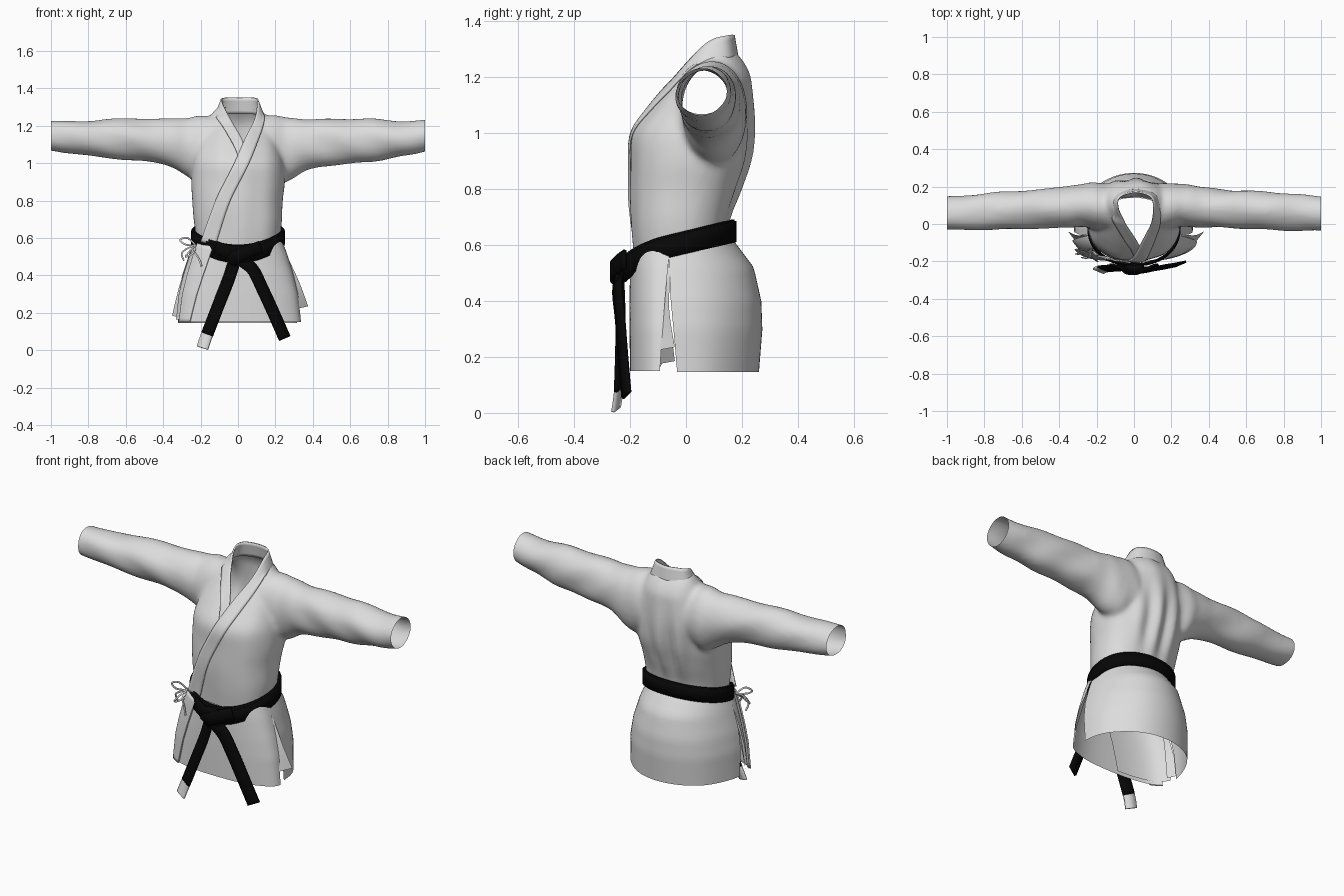
import bpy, bmesh, math
from mathutils import Vector
from mathutils.bvhtree import BVHTree

if "Cube" in bpy.data.objects:
    bpy.data.objects.remove(bpy.data.objects["Cube"])


def material(name, rgb):
    m = bpy.data.materials.new(name)
    m.use_nodes = True
    m.diffuse_color = (*rgb, 1)
    m.node_tree.nodes["Principled BSDF"].inputs["Base Color"].default_value = (*rgb, 1)
    return m


cloth = material("white cotton", (.72, .72, .72))
black = material("black belt cloth", (.002, .002, .002))


def finish(name, bm, mat, thick=0):
    bmesh.ops.recalc_face_normals(bm, faces=bm.faces)
    me = bpy.data.meshes.new(name)
    bm.to_mesh(me)
    bm.free()
    ob = bpy.data.objects.new(name, me)
    bpy.context.collection.objects.link(ob)
    me.materials.append(mat)
    if thick:
        s = ob.modifiers.new("thickness", "SOLIDIFY")
        s.thickness, s.offset = thick, 0
    bpy.ops.object.select_all(action="DESELECT")
    ob.select_set(True)
    bpy.context.view_layer.objects.active = ob
    bpy.ops.object.shade_smooth_by_angle(angle=math.radians(45))
    return ob


def grid(bm, rows, closed=False, caps=False):
    vs = [[bm.verts.new(p) for p in r] for r in rows]
    n = len(rows[0])
    for a, b in zip(vs, vs[1:]):
        for i in range(n if closed else n - 1):
            j = (i + 1) % n
            bm.faces.new((a[i], a[j], b[j], b[i]))
    if caps:
        bm.faces.new(vs[0])
        bm.faces.new(vs[-1])


def sheet(name, rows, mat, thick=0, closed=False):
    bm = bmesh.new()
    grid(bm, rows, closed)
    return finish(name, bm, mat, thick)


def spline(pts, n=6):
    # Catmull-Rom through points of any dimension
    pts = [Vector(p) for p in pts]
    out = []
    for i in range(len(pts) - 1):
        p0, p1, p2 = pts[max(i - 1, 0)], pts[i], pts[i + 1]
        p3 = pts[min(i + 2, len(pts) - 1)]
        for k in range(n):
            t = k / n
            out.append(p1 + (p2 - p0) * (t / 2) + (2 * p0 - 5 * p1 + 4 * p2 - p3) * (t * t / 2)
                       + (3 * p1 - p0 - 3 * p2 + p3) * (t ** 3 / 2))
    return out + [pts[-1]]


def lookup(table, z):
    # linear lookup in rows sorted by descending height
    if z >= table[0][0]:
        return table[0][1:]
    for a, b in zip(table, table[1:]):
        if z >= b[0]:
            t = (a[0] - z) / (a[0] - b[0])
            return [u + (v - u) * t for u, v in zip(a[1:], b[1:])]
    return table[-1][1:]


def spow(v, p=.88):
    return math.copysign(abs(v) ** p, v)


CIRCLE = [math.tau * i / 48 for i in range(48)]

# Jacket body: torso and sleeves fused into one skin
torso = [(.5, -.18, .13, .22), (.6, -.19, .14, .225), (.7, -.195, .155, .237),
         (.8, -.2, .19, .242), (.9, -.197, .222, .25), (1, -.188, .236, .245),
         (1.08, -.138, .24, .225), (1.15, -.083, .237, .2), (1.21, -.03, .228, .17),
         (1.26, .015, .2, .145), (1.3, .055, .165, .11)]
sleeve = [(.08, .92, 1.25, -.06, .21), (.2, .9, 1.255, -.03, .22), (.27, .925, 1.245, -.015, .215),
          (.36, .98, 1.237, -.02, .2), (.5, 1.01, 1.238, -.022, .185), (.7, 1.025, 1.238, -.03, .175),
          (.86, 1.045, 1.225, -.035, .16), (1.03, 1.07, 1.23, -.035, .145)]
bm = bmesh.new()
grid(bm, [[(rx * spow(math.sin(a)), (y0 + y1) / 2 - (y1 - y0) / 2 * spow(math.cos(a)), z) for a in CIRCLE]
          for z, y0, y1, rx in spline(torso)], True, True)
for side in (-1, 1):
    rows = []
    for x, z0, z1, y0, y1 in spline(sleeve):
        z0 -= .025 * (side > 0) * math.sin(math.pi * min(x, 1))
        rows.append([(side * x, (y0 + y1) / 2 + (y1 - y0) / 2 * math.cos(a),
                      (z0 + z1) / 2 + (z1 - z0) / 2 * math.sin(a)) for a in CIRCLE])
    grid(bm, rows, True, True)
body = finish("jacket_body", bm, cloth)
r = body.modifiers.new("fuse", "REMESH")
r.mode, r.voxel_size = "VOXEL", .012
s = body.modifiers.new("soften", "SMOOTH")
s.factor, s.iterations = .5, 10
for name in ("fuse", "soften"):
    bpy.ops.object.modifier_move_to_index(modifier=name, index=0)
    bpy.ops.object.modifier_apply(modifier=name)

# Folds, then open the neck, cuffs and waist
bm = bmesh.new()
bm.from_mesh(body.data)
bm.normal_update()
moves = []
for v in bm.verts:
    x, y, z = v.co
    back = max(0, min(1, (y - .1) * 12)) * math.exp(-((z - .9) / .2) ** 2) * math.exp(-(x / .16) ** 2)
    arm = max(0, min(1, (abs(x) - .25) * 5))
    d = .013 * back * math.sin(50 * x * (1.5 - .5 * z) + 1)
    d += .005 * arm * math.sin(14 * x + 30 * z + 9 * y) * math.sin(9 * x - 18 * y)
    d += .003 * (1 - arm) * math.sin(28 * x + 10 * z) * math.sin(12 * z - 20 * x)
    moves.append((v, v.normal * d))
for v, d in moves:
    v.co += d
surface = BVHTree.FromBMesh(bm)
for co, no in (((1, 0, 0), (1, 0, 0)), ((-1, 0, 0), (-1, 0, 0)), ((0, 0, .6), (0, .25, -1))):
    bmesh.ops.bisect_plane(bm, geom=bm.verts[:] + bm.edges[:] + bm.faces[:], plane_co=co,
                           plane_no=no, clear_outer=True)
neck = [(.035, -.12), (.105, -.03), (.125, .06), (.115, .14), (.06, .178), (-.04, .178),
        (-.1, .14), (-.105, .07), (-.06, -.02)]


def in_neck(p):
    inside = False
    for (ax, ay), (bx, by) in zip(neck, neck[1:] + neck[:1]):
        if (ay > p.y) != (by > p.y) and p.x < ax + (bx - ax) * (p.y - ay) / (by - ay):
            inside = not inside
    return inside and p.z > 1


bmesh.ops.delete(bm, geom=[f for f in bm.faces if in_neck(f.calc_center_median())], context="FACES")
bm.to_mesh(body.data)
bm.free()
bpy.ops.object.shade_smooth_by_angle(angle=math.radians(60))

# Collar: one band from under the right lapel, round the neck, down the front
collar = [(.04, -.12, 1.06, 0, -.14, 1.04), (.02, -.085, 1.13, -.03, -.12, 1.11),
          (-.04, -.005, 1.235, -.085, -.025, 1.2), (-.085, .085, 1.325, -.12, .075, 1.25),
          (-.075, .145, 1.348, -.1, .155, 1.26), (.01, .17, 1.35, .01, .185, 1.265),
          (.09, .145, 1.348, .115, .155, 1.26), (.105, .08, 1.325, .14, .07, 1.25),
          (.09, -.005, 1.24, .135, -.015, 1.2), (.04, -.09, 1.135, .1, -.1, 1.1),
          (-.02, -.18, 1, .05, -.18, .98), (-.12, -.19, .8, -.045, -.19, .79),
          (-.2, -.17, .58, -.12, -.18, .56)]
rows = []
keys = spline(collar, 8)
for n, k in enumerate(keys):
    row = []
    for i in range(6):
        p = Vector(k[:3]).lerp(Vector(k[3:]), i / 5)
        hit = surface.ray_cast(Vector((p.x, -1, p.z)), Vector((0, 1, 0)))[0]
        if hit and p.y < .06 and p.z < 1.26:
            p.y = min(p.y, hit.y - (.004 if n < len(keys) / 3 else .007))
        row.append(p)
    rows.append(row)
sheet("collar_band", rows, cloth, .008)

# Skirt panels: height, front and back half width, front and back depth
skirt = [(.66, .215, .215, -.185, .135), (.6, .23, .23, -.195, .185), (.52, .262, .262, -.2, .245),
         (.4, .3, .3, -.202, .272), (.3, .325, .318, -.202, .276), (.15, .343, .322, -.2, .264)]


def panel(name, top, low, off=0, hem=.15, thick=0, power=.8):
    rows = []
    for i in range(21):
        t, row = i / 20, []
        for j in range(37):
            u = j / 36
            head_a, hem_a = (e[0] + (e[1] - e[0]) * u for e in (top, low))
            a = math.radians(head_a + (hem_a - head_a) * t)
            head = .6 - .05 * math.cos(a)
            z = head + (hem - head) * t
            wf, wb, yf, yb = lookup(skirt, z)
            c, mid = spow(math.cos(a), power), -.055
            y = mid + abs(c) * ((yf if c > 0 else yb) - mid)
            ripple = 1 + .012 * t * math.sin(7 * a)
            rx = (wb if power > .9 else wf) * ripple + off
            row.append((rx * spow(math.sin(a), power), y - off * c, z))
        rows.append(row)
    return sheet(name, rows, cloth, thick)


panel("front_skirt_left", (-57, 90), (-63, 79))
panel("front_skirt_right", (-90, 5), (-80, -5), -.008, .165)
panel("skirt_lapel", (-57, -26), (-63, -42), .007, thick=.008)
panel("back_skirt", (87, 273), (94, 266), -.003, .147, power=.98)

# Narrow flaps hanging inside the side slits
for name, side, drop in (("slit_flap_left", 1, 0), ("slit_flap_right", -.94, .05)):
    front = spline([(.25, -.07, .52), (.295, -.08, .37), (.33, -.095, .225 - drop)])
    rear = spline([(.255, -.055, .52), (.325, -.06, .37), (.375, -.04, .235 - drop)])
    sheet(name, [[(p.x * side, p.y, p.z) for p in (f, f.lerp(b, .5), b)] for f, b in zip(front, rear)], cloth)

# Belt: two wraps, tilted up toward the back
for name, grow, lift, dip in (("belt_wrap_inner", 0, .003, .035), ("belt_wrap_outer", .006, -.003, .05)):
    rows = []
    for h in (-.038, 0, .038):
        row = []
        for a in CIRCLE:
            c = spow(math.cos(a), .92)
            y = -.02 - c * ((.195 if c > 0 else .188) + grow)
            z = .61 + .235 * y + lift + h - dip * max(0, math.cos(a)) ** 3
            row.append(((.238 + grow) * spow(math.sin(a), .92), y, z))
        rows.append(row)
    sheet(name, rows, black, .012, True)


def ribbon(name, pts, width, mat, thick=.012, tilt=0):
    # strip facing the front, turned a little by tilt
    path, rows = spline(pts), []
    for i, p in enumerate(path):
        d = path[min(i + 1, len(path) - 1)] - path[max(i - 1, 0)]
        side = Vector((d.z, 0, -d.x)).normalized() * width / 2
        side.y = tilt * width / 2
        rows.append([p - side, p, p + side])
    return sheet(name, rows, mat, thick)


# Knot and hanging ends
bm = bmesh.new()
bmesh.ops.create_uvsphere(bm, u_segments=20, v_segments=12, radius=1)
for v in bm.verts:
    v.co = Vector((.055 * spow(v.co.x, .7), -.236 + .03 * v.co.y, .512 + .05 * spow(v.co.z, .7)))
finish("belt_knot", bm, black)
ribbon("knot_band_left", [(.12, -.218, .55), (.05, -.25, .525), (-.01, -.266, .5), (-.04, -.24, .465)], .07, black)
ribbon("knot_band_right", [(-.12, -.218, .55), (-.05, -.245, .525), (.01, -.258, .5), (.045, -.24, .465)], .07, black)
ribbon("belt_end_right", [(-.015, -.24, .49), (-.05, -.235, .38), (-.105, -.235, .24), (-.165, -.24, .085)],
       .062, black, tilt=.4)
ribbon("belt_end_tip", [(-.165, -.24, .085), (-.178, -.244, .05), (-.19, -.25, .012)], .06, cloth, tilt=.4)
ribbon("belt_end_left", [(.02, -.245, .48), (.08, -.245, .43), (.13, -.235, .33), (.19, -.225, .2),
                         (.25, -.213, .063)], .062, black, tilt=-.4)

# Side tie: two loops and two loose strings
knot = (-.225, -.13, .56)
for i, pts in enumerate([
        [knot, (-.27, -.15, .6), (-.31, -.16, .59), (-.28, -.16, .565), knot],
        [knot, (-.25, -.17, .54), (-.28, -.18, .5), (-.24, -.18, .52), knot],
        [knot, (-.235, -.17, .53), (-.21, -.19, .49), (-.195, -.2, .45)],
        [knot, (-.26, -.15, .55), (-.3, -.14, .52), (-.29, -.13, .48)]]):
    ribbon("side_tie_%d" % (i + 1), pts, .009, cloth, .004)
